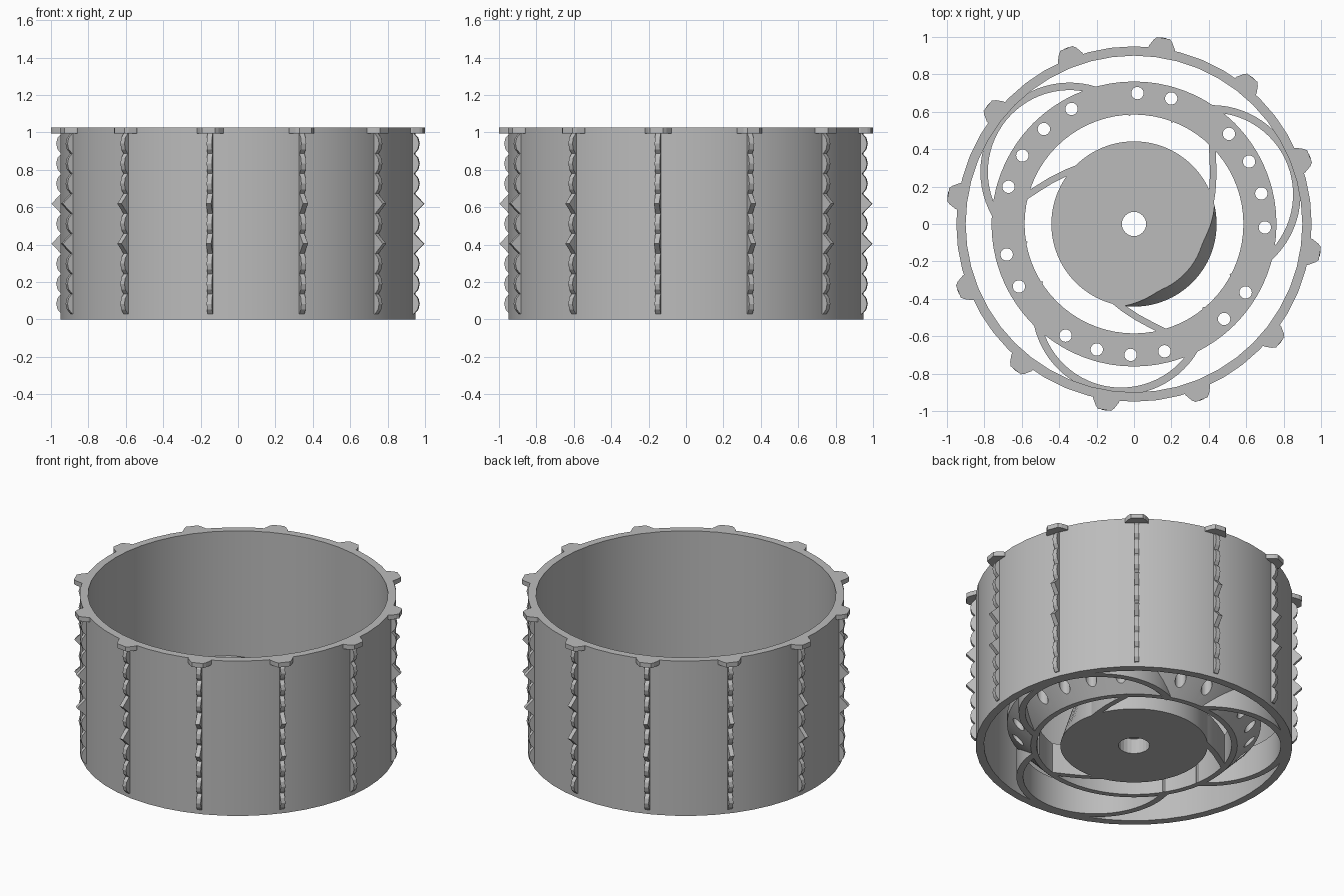
import bpy, bmesh, math
from mathutils import Vector

if "Cube" in bpy.data.objects:
    bpy.data.objects.remove(bpy.data.objects["Cube"])

grey = bpy.data.materials.new("light_grey")
grey.diffuse_color = (0.5, 0.5, 0.5, 1)
grey.use_nodes = True
grey.node_tree.nodes["Principled BSDF"].inputs["Base Color"].default_value = grey.diffuse_color


def finish(name, bm, smooth=True):
    bmesh.ops.recalc_face_normals(bm, faces=bm.faces)
    me = bpy.data.meshes.new(name)
    bm.to_mesh(me)
    bm.free()
    ob = bpy.data.objects.new(name, me)
    bpy.context.collection.objects.link(ob)
    me.materials.append(grey)
    if smooth:
        bpy.context.view_layer.objects.active = ob
        ob.select_set(True)
        bpy.ops.object.shade_smooth_by_angle(angle=math.radians(30))
        ob.select_set(False)
    return ob


def polar(r, deg, z=0.0):
    a = math.radians(deg)
    return Vector((r * math.cos(a), r * math.sin(a), z))


def revolve(bm, profile, n):
    """Closed (r, z) loop turned about the z axis."""
    rings = [[bm.verts.new(polar(r, 360 * i / n, z)) for r, z in profile] for i in range(n)]
    m = len(profile)
    for i in range(n):
        a, b = rings[i], rings[(i + 1) % n]
        for j in range(m):
            k = (j + 1) % m
            bm.faces.new((a[j], b[j], b[k], a[k]))


def prism(bm, points, offset):
    """Flat outline extruded along an offset vector."""
    a = [bm.verts.new(p) for p in points]
    b = [bm.verts.new(p + offset) for p in points]
    bm.faces.new(a)
    bm.faces.new(b[::-1])
    for i in range(len(a)):
        j = (i + 1) % len(a)
        bm.faces.new((a[i], b[i], b[j], a[j]))


def strip(bm, path, width, height):
    """Upright curved band along a path on the floor."""
    left, right = [], []
    for i, p in enumerate(path):
        t = (path[min(i + 1, len(path) - 1)] - path[max(i - 1, 0)]).normalized()
        n = Vector((-t.y, t.x, 0)) * width / 2
        left.append(p + n)
        right.append(p - n)
    rows = [[bm.verts.new(q + Vector((0, 0, z))) for q in side]
            for side, z in ((left, 0), (left, height), (right, height), (right, 0))]
    for i in range(len(path) - 1):
        for k in range(4):
            a, b = rows[k], rows[(k + 1) % 4]
            bm.faces.new((a[i], a[i + 1], b[i + 1], b[i]))
    for e in (0, -1):
        bm.faces.new([r[e] for r in rows])


def cut(target, cutter):
    cutter.hide_render = True
    cutter.hide_viewport = True
    mod = target.modifiers.new("holes", 'BOOLEAN')
    mod.operation = 'DIFFERENCE'
    mod.solver = 'EXACT'
    mod.object = cutter


def cylinders(name, specs):
    """Vertical cutters from (x, y, radius, z0, z1)."""
    bm = bmesh.new()
    for x, y, r, z0, z1 in specs:
        prism(bm, [Vector((x, y, z0)) + polar(r, 15 * i) for i in range(24)],
              Vector((0, 0, z1 - z0)))
    return finish(name, bm, False)


UP = Vector((0, 0, 1))
H = 0.2  # height of the inner structure

# Tyre wall
bm = bmesh.new()
revolve(bm, [(0.90, 0), (0.95, 0), (0.95, 1.025), (0.90, 1.025)], 48)
finish("tyre_wall", bm)

# Twelve rim tabs and toothed tread columns
tabs, teeth = bmesh.new(), bmesh.new()
for k in range(12):
    ang = 21 + 30 * k
    d, t = polar(1, ang), polar(1, ang + 90)
    prism(tabs, [d * r + t * s + UP * 0.995 for r, s in
                 ((0.92, -0.075), (0.955, -0.07), (0.99, -0.05), (1.006, -0.035),
                  (1.006, 0.035), (0.99, 0.05), (0.955, 0.07), (0.92, 0.075))], UP * 0.03)
    pitch = 0.107
    for i in range(9):
        z0 = 0.03 + i * pitch
        tall = i in (3, 5)
        peak = 1.008 if tall else 0.982
        shape = ([(0, 0.93), (0, 0.955), (0.5, peak), (1, 0.955), (1, 0.93)] if tall else
                 [(0, 0.93), (0, 0.955), (0.22, 0.975), (0.5, peak), (0.78, 0.975),
                  (1, 0.955), (1, 0.93)])
        prism(teeth, [d * r - t * 0.014 + UP * (z0 + f * pitch) for f, r in shape], t * 0.028)
finish("rim_tabs", tabs, False)
finish("tread_teeth", teeth, False)

# Middle ring: flat top, sloping underside
bm = bmesh.new()
revolve(bm, [(0.585, 0), (0.62, 0), (0.762, 0.15), (0.762, H), (0.585, H)], 72)
ring = finish("middle_ring", bm)
skipped = (3, 8, 11, 16, 19, 0)   # places taken by the spokes
specs = []
for i in range(24):
    if i not in skipped:
        p = polar(0.70, 103.5 - 15 * i)
        specs.append((p.x, p.y, 0.033, -0.1, 0.4))
cut(ring, cylinders("ring_hole_cutter", specs))

# Outer arched spokes (tangent to the tyre) and inner curved spokes
outer, inner = bmesh.new(), bmesh.new()
for k in range(3):
    axis = 21 + 120 * k
    c = polar(0.443, axis)
    strip(outer, [c + polar(0.457, axis - 98 + 196 * i / 40) for i in range(41)], 0.04, H)
    ctrl = [polar(r, a + 120 * k) for r, a in
            ((0.40, 8), (0.42, 14), (0.455, 23), (0.50, 32), (0.55, 40), (0.61, 47))]
    strip(inner, ctrl, 0.035, H)
finish("outer_spokes", outer)
finish("inner_spokes", inner)

# Hub drum with one side sloped inward towards the top
bm = bmesh.new()
n = 72
low, top = [], []
for i in range(n):
    a = -97 + 360 * i / n
    f = max(0.0, math.sin(math.pi * (a + 97) / 110)) if a < 13 else 0.0
    low.append(bm.verts.new(polar(0.442, a)))
    top.append(bm.verts.new(polar(0.442 - 0.062 * min(1, 1.4 * f), a, H)))
bm.faces.new(low[::-1])
bm.faces.new(top)
for i in range(n):
    j = (i + 1) % n
    bm.faces.new((low[i], low[j], top[j], top[i]))
hub = finish("hub", bm)
cut(hub, cylinders("hub_hole_cutter", [(0, 0, 0.065, 0.06, 0.4)]))
cut(hub, cylinders("hub_counterbore_cutter", [(0, 0, 0.094, -0.1, 0.1)]))

# Four-armed raised plate and two round pins on the hub
bm = bmesh.new()
arm_angles = (95, 185, 273, 12)
for a, length in zip(arm_angles, (0.43, 0.43, 0.37, 0.37)):
    d, t = polar(1, a), polar(1, a + 90)
    half = [(0.10, 0.10), (0.16, 0.095), (0.30, 0.065), (length - 0.035, 0.05),
            (length - 0.01, 0.033), (length, 0.012)]
    outline = half + [(r, -s) for r, s in reversed(half)]
    prism(bm, [d * r + t * s + UP * (H - 0.002) for r, s in outline], UP * 0.004)
finish("hub_arms", bm, False)
bm = bmesh.new()
for s in (1, -1):
    prism(bm, [Vector((0.233 * s, 0.29 * s, H - 0.002)) + polar(0.032, 15 * i)
               for i in range(24)], UP * 0.005)
finish("hub_pins", bm, False)
